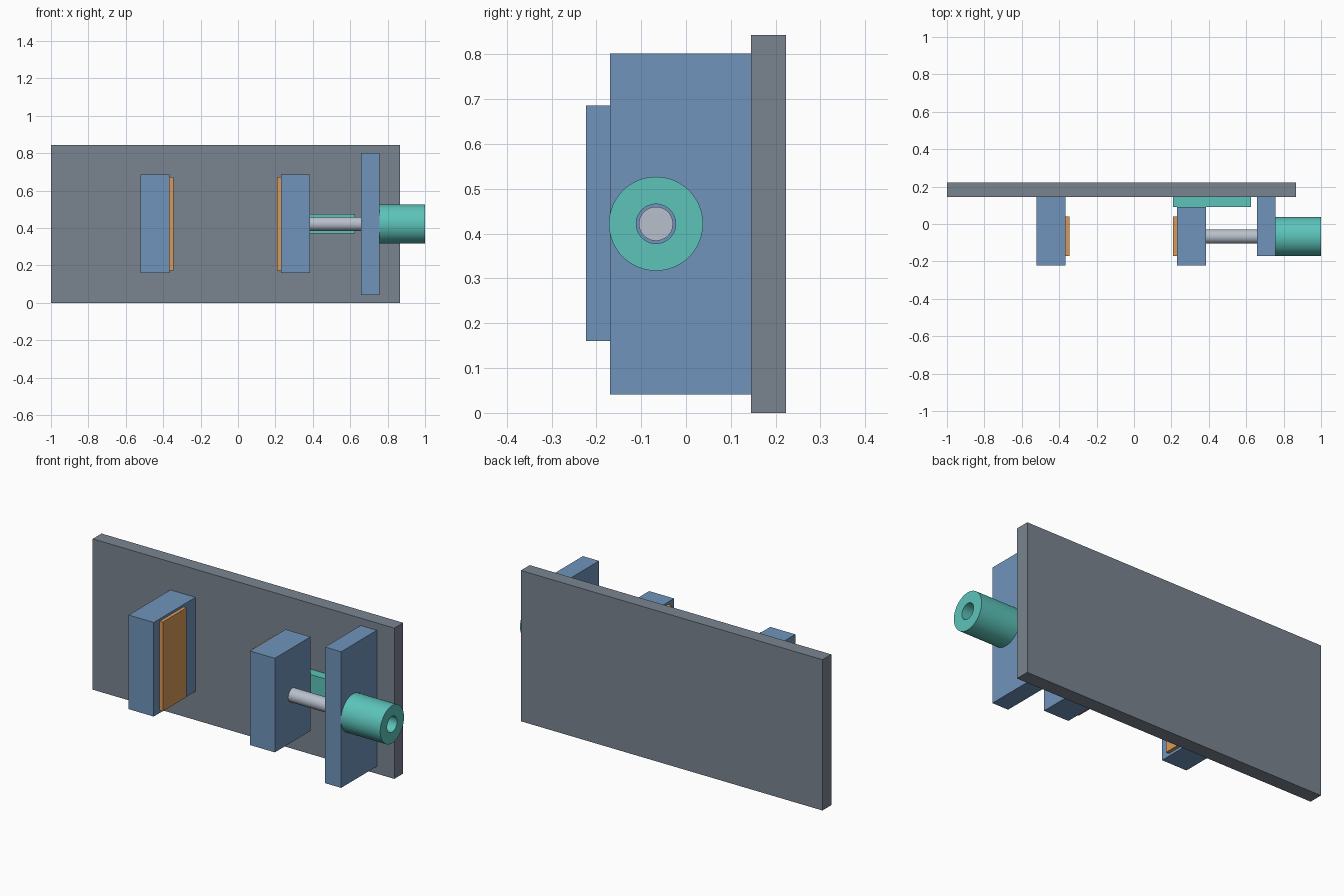
import bpy, bmesh, math
from mathutils import Matrix

if "Cube" in bpy.data.objects:
    bpy.data.objects.remove(bpy.data.objects["Cube"])


def material(name, srgb):
    m = bpy.data.materials.new(name)
    lin = [(c / 255 / 12.92) if c < 10 else ((c / 255 + 0.055) / 1.055) ** 2.4 for c in srgb]
    m.diffuse_color = (*lin, 1)
    m.use_nodes = True
    m.node_tree.nodes["Principled BSDF"].inputs["Base Color"].default_value = m.diffuse_color
    return m


GREY = material("slate grey", (122, 132, 144))
BLUE = material("steel blue", (112, 148, 188))
TEAL = material("teal", (92, 196, 186))
ORANGE = material("tan orange", (216, 154, 88))
SILVER = material("silver", (184, 192, 204))

AXIS_Y, AXIS_Z = -0.067, 0.422


def finish(name, bm, mat):
    bmesh.ops.recalc_face_normals(bm, faces=bm.faces)
    me = bpy.data.meshes.new(name)
    bm.to_mesh(me)
    bm.free()
    me.materials.append(mat)
    ob = bpy.data.objects.new(name, me)
    bpy.context.collection.objects.link(ob)
    return ob


def box(name, x, y, z, mat):
    bm = bmesh.new()
    size = [b - a for a, b in (x, y, z)]
    mid = [(a + b) / 2 for a, b in (x, y, z)]
    bmesh.ops.create_cube(bm, size=1, matrix=Matrix.Translation(mid) @ Matrix.Diagonal((*size, 1)))
    return finish(name, bm, mat)


def lathe(name, profile, mat, closed=False, steps=64):
    """Spin (x, radius) points around the screw axis."""
    bm = bmesh.new()
    vs = [bm.verts.new((x, AXIS_Y + r, AXIS_Z)) for x, r in profile]
    edges = [bm.edges.new(p) for p in zip(vs, vs[1:])]
    if closed:
        edges.append(bm.edges.new((vs[-1], vs[0])))
    bmesh.ops.spin(bm, geom=vs + edges, cent=(0, AXIS_Y, AXIS_Z), axis=(1, 0, 0),
                   angle=math.tau, steps=steps, use_duplicate=False)
    bmesh.ops.remove_doubles(bm, verts=bm.verts, dist=1e-4)
    ob = finish(name, bm, mat)
    bpy.ops.object.select_all(action='DESELECT')
    bpy.context.view_layer.objects.active = ob
    ob.select_set(True)
    bpy.ops.object.shade_smooth_by_angle(angle=math.radians(30))
    return ob


# Base plate standing upright at the back
box("base_plate", (-1, 0.865), (0.145, 0.223), (0, 0.843), GREY)

# Fixed and sliding jaws with facing pads
JAW_Z, PAD_Y, PAD_Z = (0.16, 0.686), (-0.17, 0.04), (0.174, 0.673)
box("fixed_jaw", (-0.52, -0.365), (-0.223, 0.145), JAW_Z, BLUE)
box("fixed_jaw_pad", (-0.365, -0.346), PAD_Y, PAD_Z, ORANGE)
box("sliding_jaw", (0.23, 0.384), (-0.223, 0.092), JAW_Z, BLUE)
box("sliding_jaw_pad", (0.208, 0.23), PAD_Y, PAD_Z, ORANGE)

# Guide rail under the sliding jaw
box("guide_rail", (0.208, 0.625), (0.092, 0.145), (0.37, 0.475), TEAL)

# End bracket holding the cylinder
box("end_bracket", (0.657, 0.757), (-0.17, 0.145), (0.041, 0.802), BLUE)

# Push rod and hollow cylinder
lathe("push_rod", [(0.384, 0), (0.384, 0.038), (0.79, 0.038), (0.79, 0)], SILVER)
lathe("cylinder", [(0.757, 0.044), (0.757, 0.105), (1.0, 0.105), (1.0, 0.044)], TEAL, closed=True)
